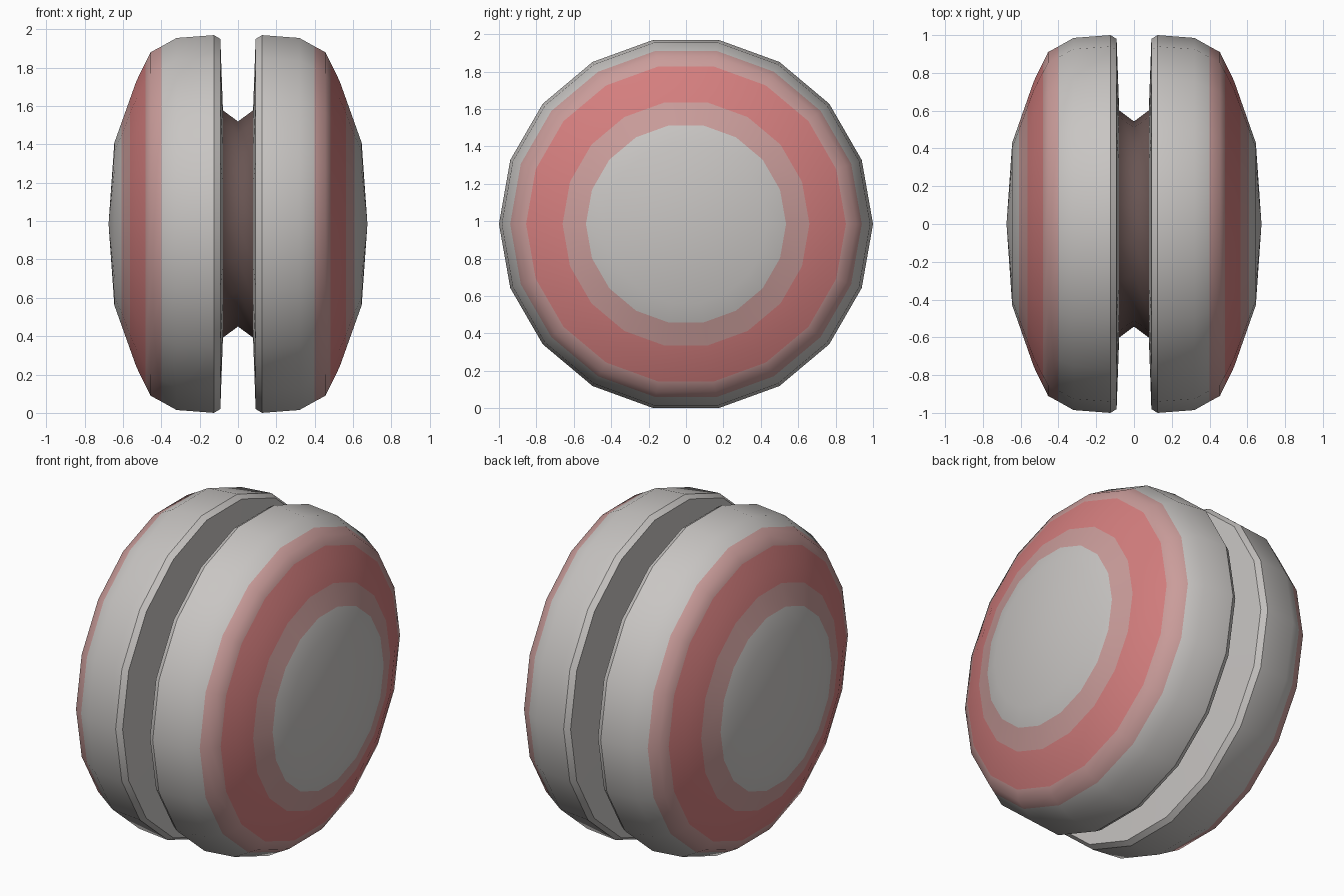
import bpy, bmesh
from math import sin, cos, pi

cube = bpy.data.objects.get("Cube")
if cube:
    bpy.data.objects.remove(cube, do_unlink=True)

SIDES = 18
CENTRE_Z = 0.985


def material(name, rgb):
    m = bpy.data.materials.new(name)
    m.use_nodes = True
    m.diffuse_color = (*rgb, 1)
    bsdf = next(n for n in m.node_tree.nodes if n.type == 'BSDF_PRINCIPLED')
    bsdf.inputs["Base Color"].default_value = (*rgb, 1)
    return m


grey = material("warm grey", (0.58, 0.56, 0.545))
red = material("soft red", (0.66, 0.21, 0.21))
pink = material("dusty pink", (0.59, 0.335, 0.325))
brown = material("dark brown", (0.14, 0.09, 0.085))


def lathe(name, profile, mats, sharp=()):
    """Spin (x, radius, material index of the next band) about the x axis."""
    bm = bmesh.new()
    rings = []
    for x, r, _ in profile:
        count = SIDES if r > 0 else 1
        angles = [2 * pi * i / SIDES for i in range(count)]
        rings.append([bm.verts.new((x, r * cos(a), r * sin(a))) for a in angles])
    for k, (a, b) in enumerate(zip(rings, rings[1:])):
        for i in range(SIDES):
            j = (i + 1) % SIDES
            if len(b) == 1:
                f = bm.faces.new((a[i], a[j], b[0]))
            else:
                f = bm.faces.new((a[i], a[j], b[j], b[i]))
            f.material_index = profile[k][2]
            f.smooth = True
    bmesh.ops.recalc_face_normals(bm, faces=bm.faces)
    # Crisp rings around the rim
    for k in sharp:
        for i in range(SIDES):
            bm.edges.get((rings[k][i], rings[k][i - 1])).smooth = False
    mesh = bpy.data.meshes.new(name)
    bm.to_mesh(mesh)
    bm.free()
    for m in mats:
        mesh.materials.append(m)
    obj = bpy.data.objects.new(name, mesh)
    obj.location.z = CENTRE_Z
    bpy.context.collection.objects.link(obj)


# Domed half: groove wall, rim, painted bands, cap
half = [
    (0.078, 0.59, 0), (0.092, 0.98, 0), (0.125, 1.0, 0), (0.32, 0.985, 0),
    (0.40, 0.94, 1), (0.455, 0.91, 1), (0.482, 0.855, 2), (0.53, 0.757, 2),
    (0.564, 0.66, 1), (0.608, 0.535, 0), (0.645, 0.43, 0), (0.675, 0, 0),
]
for side, s in (("left", 1), ("right", -1)):
    lathe(side + "_half", [(s * x, r, m) for x, r, m in half],
          (grey, pink, red), sharp=(1, 2))

# Waisted axle joining the halves
lathe("axle", [(-0.079, 0.602, 0), (0, 0.543, 0), (0.079, 0.602, 0)], (brown,))
